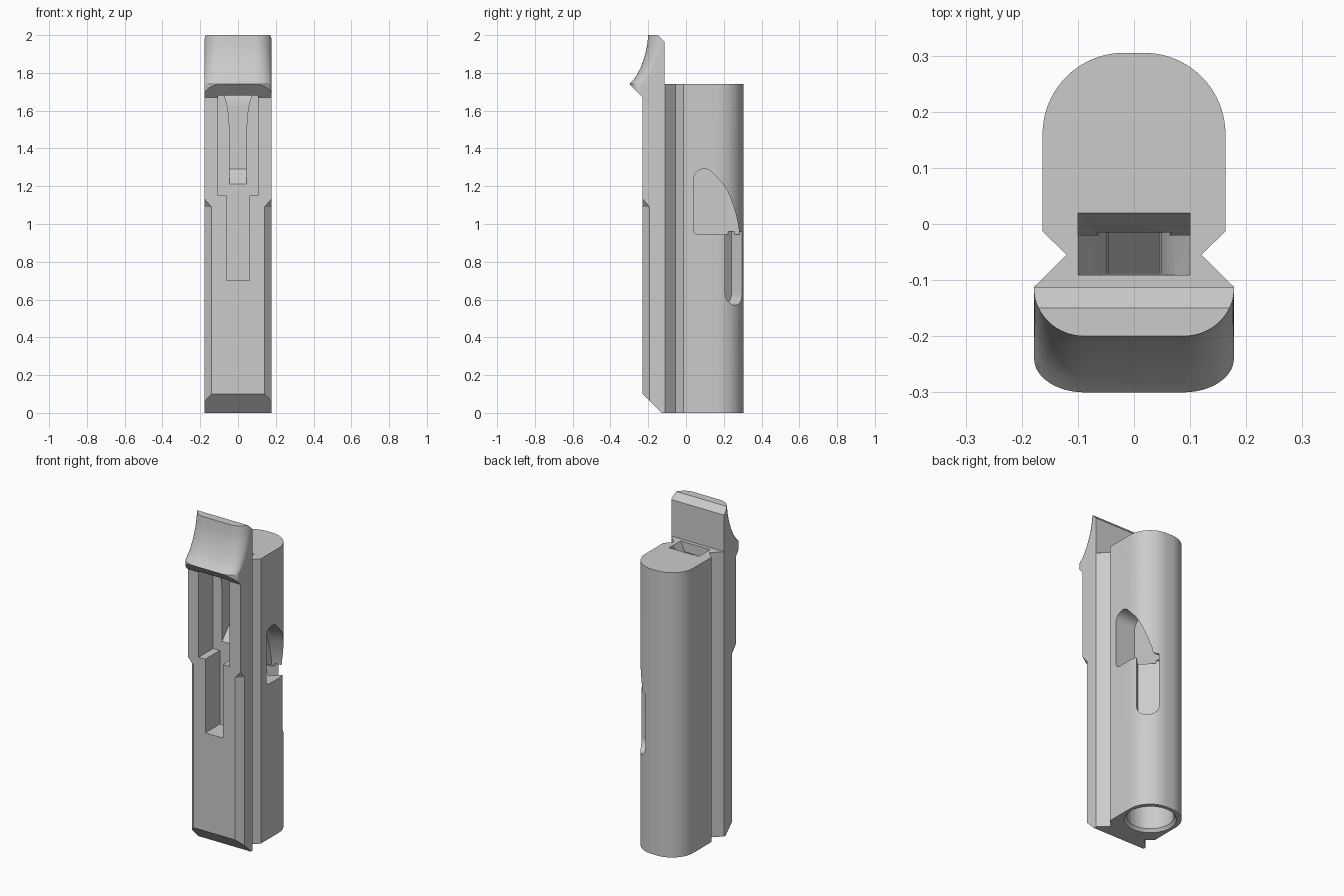
import bpy, bmesh
from math import sin, cos, pi, sqrt
from mathutils import Vector

cube = bpy.data.objects.get("Cube")
if cube:
    bpy.data.objects.remove(cube, do_unlink=True)

grey = bpy.data.materials.new("plain grey")
grey.use_nodes = True
grey.diffuse_color = (0.6, 0.6, 0.6, 1)
grey.node_tree.nodes["Principled BSDF"].inputs["Base Color"].default_value = (0.6, 0.6, 0.6, 1)


def loft(name, sections):
    """Closed solid through sections with equal point counts."""
    bm = bmesh.new()
    rings = [[bm.verts.new(p) for p in s] for s in sections]
    for a, b in zip(rings, rings[1:]):
        for i in range(len(a)):
            j = (i + 1) % len(a)
            bm.faces.new((a[i], a[j], b[j], b[i]))
    bm.faces.new(rings[0][::-1])
    bm.faces.new(rings[-1])
    bmesh.ops.recalc_face_normals(bm, faces=bm.faces)
    mesh = bpy.data.meshes.new(name)
    bm.to_mesh(mesh)
    bm.free()
    mesh.materials.append(grey)
    ob = bpy.data.objects.new(name, mesh)
    bpy.context.collection.objects.link(ob)
    return ob


PLACE = {"X": lambda a, b, t: (t, a, b),
         "Y": lambda a, b, t: (a, t, b),
         "Z": lambda a, b, t: (a, b, t)}


def prism(name, axis, pts, lo, hi):
    return loft(name, [[PLACE[axis](a, b, t) for a, b in pts] for t in (lo, hi)])


def rect(a0, a1, b0, b1):
    return [(a0, b0), (a1, b0), (a1, b1), (a0, b1)]


def arc(cx, cy, rx, ry, start, end, n=16):
    return [(cx + rx * cos(start + (end - start) * i / n),
             cy + ry * sin(start + (end - start) * i / n)) for i in range(n + 1)]


def combine(target, tool, operation="DIFFERENCE"):
    mod = target.modifiers.new("combine", "BOOLEAN")
    mod.operation, mod.solver, mod.object = operation, "EXACT", tool
    bpy.context.view_layer.update()
    graph = bpy.context.evaluated_depsgraph_get()
    mesh = bpy.data.meshes.new_from_object(target.evaluated_get(graph))
    target.modifiers.remove(mod)
    target.data = mesh
    bpy.data.objects.remove(tool, do_unlink=True)


# Main body: rounded tube, V grooves and square front rail
half = [(0.178, -0.23), (0.178, -0.112), (0.12, -0.055), (0.163, -0.013)]
half += arc(0.018, 0.16, 0.145, 0.145, 0, pi / 2, 20)
outline = half + [(-x, y) for x, y in reversed(half)]
body = prism("lighter_case_body", "Z", outline, 0, 1.74)

# Thumb hook: concave front with rounded corners
levels = [(1.67, -0.30, 0.06), (1.74, -0.30, 0.06), (1.765, -0.277, 0.063),
          (1.79, -0.26, 0.066), (1.83, -0.239, 0.07), (1.87, -0.225, 0.074),
          (1.91, -0.213, 0.078), (1.95, -0.205, 0.081), (2.0, -0.20, 0.085)]
sections = []
for z, front, ry in levels:
    right = arc(0.088, front + ry, 0.09, ry, -pi / 2, 0)
    right.append((0.178, -0.113))
    ring = right + [(-x, y) for x, y in reversed(right)]
    sections.append([(x, y, z) for x, y in ring])
hook = loft("thumb_hook", sections)
combine(hook, prism("underside", "X", [(-0.23, 1.67), (-0.33, 1.77), (-0.4, 1.6), (-0.23, 1.6)], -0.3, 0.3))
combine(hook, prism("top_bevel", "X", [(-0.15, 2.0), (-0.1, 1.95), (-0.1, 2.05), (-0.15, 2.05)], -0.3, 0.3))
combine(body, hook, "UNION")

# Chamfered rail corners with sloped run-out, and sloped foot
for s in (-1, 1):
    tri = [(0.14, -0.23), (0.178, -0.192), (0.198, -0.25)]
    low = [(s * x, y, -0.1) for x, y in [(0.13, -0.24), (0.188, -0.182), (0.198, -0.25)]]
    top = [(s * x, y, z) for (x, y), z in zip([(0.13, -0.24), (0.188, -0.182), (0.198, -0.25)], (1.09, 1.09, 1.18))]
    combine(body, loft("corner_cut", [low, top]))
combine(body, prism("foot_cut", "X", [(-0.28, 0.15), (-0.1, -0.03), (-0.28, -0.03)], -0.3, 0.3))

# Stepped slot in the front rail
step = [(0.06, 0.7), (0.06, 1.15), (0.105, 1.15), (0.105, 1.68)]
combine(body, prism("rail_slot", "Y", step + [(-x, z) for x, z in reversed(step)], -0.225 - 0.1, -0.09))

# Inner funnel with a sloping floor, open at the top
side = [(0.045, 1.5), (0.048, 1.56), (0.055, 1.62), (0.07, 1.675), (0.1, 1.74), (0.1, 1.8)]
funnel = []
for y, floor in ((-0.0905, 1.21), (-0.015, 1.29)):
    half = [(0.045, floor)] + side
    funnel.append([(x, y, z) for x, z in half + [(-x, z) for x, z in reversed(half)]])
combine(body, loft("funnel", funnel))
combine(body, prism("funnel_ramp", "X", [(-0.02, 1.65), (0.024, 1.75), (-0.02, 1.75)], -0.1, 0.1))

# Round bore from below with a bevelled mouth
combine(body, prism("bore", "Z", arc(0, 0.14, 0.13, 0.13, 0, 2 * pi, 48)[:-1], -0.05, 1.5))
combine(body, loft("bore_mouth", [[(x, y, z) for x, y in arc(0, 0.14, r, r, 0, 2 * pi, 48)[:-1]]
                                  for r, z in ((0.152, -0.01), (0.128, 0.02))]))

# Hooked side opening: wide upper window, then a diagonal lower slot
window = arc(0.07, 0.975, 0.03, 0.03, pi, 1.5 * pi, 6)
window += [(0.283, 0.945), (0.276, 1.0), (0.262, 1.06), (0.243, 1.12), (0.222, 1.17), (0.198, 1.21)]
window += arc(0.097, 1.235, 0.057, 0.057, pi / 4, pi, 14)
combine(body, prism("window", "X", window, 0.03, 0.3))
lane = arc(0, 0.632, 0.062, 0.062, pi, 2 * pi) + [(0.062, 0.96), (-0.062, 0.96)]
d = 1 / sqrt(2)
combine(body, loft("lane", [[(d * (t - u), 0.14 + d * (t + u), z) for u, z in lane] for t in (0.08, 0.3)]))

# Smooth the curved faces, keep edges sharp
bpy.ops.object.select_all(action="DESELECT")
body.select_set(True)
bpy.context.view_layer.objects.active = body
bpy.ops.object.shade_smooth_by_angle(angle=pi / 7)
